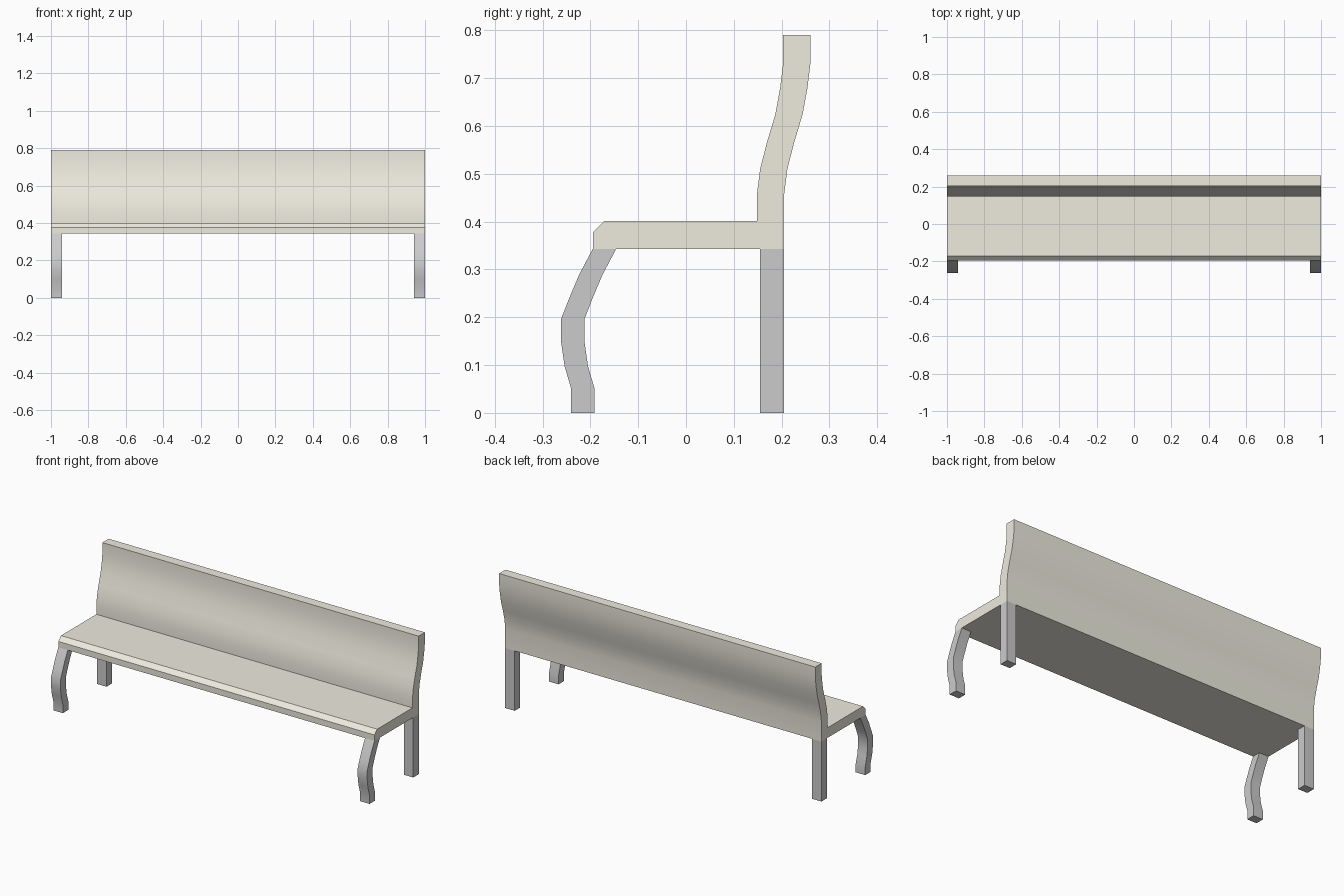
import bpy, bmesh
from math import radians

if "Cube" in bpy.data.objects:
    bpy.data.objects.remove(bpy.data.objects["Cube"])


def extrude_profile(name, profile, x0, x1, material=None):
    """Sweep a closed (y, z) outline from x0 to x1."""
    bm = bmesh.new()
    face = bm.faces.new([bm.verts.new((x0, y, z)) for y, z in profile])
    swept = bmesh.ops.extrude_face_region(bm, geom=[face], use_keep_orig=True)
    moved = [g for g in swept["geom"] if isinstance(g, bmesh.types.BMVert)]
    bmesh.ops.translate(bm, verts=moved, vec=(x1 - x0, 0, 0))
    bmesh.ops.recalc_face_normals(bm, faces=bm.faces)
    mesh = bpy.data.meshes.new(name)
    bm.to_mesh(mesh)
    bm.free()
    obj = bpy.data.objects.new(name, mesh)
    bpy.context.collection.objects.link(obj)
    if material:
        mesh.materials.append(material)
    bpy.ops.object.select_all(action="DESELECT")
    obj.select_set(True)
    bpy.context.view_layer.objects.active = obj
    bpy.ops.object.shade_smooth_by_angle(angle=radians(30))
    return obj


cream = bpy.data.materials.new("cream")
cream.diffuse_color = (0.86, 0.84, 0.74, 1)
cream.use_nodes = True
cream.node_tree.nodes["Principled BSDF"].inputs["Base Color"].default_value = cream.diffuse_color

# Seat with chamfered front edge, flowing into the S-curved backrest
back_curve = [(0.148, 0.455), (0.155, 0.51), (0.169, 0.565), (0.187, 0.625),
              (0.197, 0.68), (0.203, 0.73), (0.203, 0.79)]
back_rear = [(y + 0.057, z) for y, z in reversed(back_curve)]
seat_outline = ([(-0.195, 0.343), (-0.195, 0.377), (-0.171, 0.401), (0.148, 0.401)]
                + back_curve + back_rear + [(0.205, 0.343)])
extrude_profile("seat_and_backrest", seat_outline, -1, 1, cream)

# Leg outlines: curved at the front, straight at the rear
front_curve = [(-0.24, 0), (-0.24, 0.05), (-0.254, 0.098), (-0.261, 0.147),
               (-0.261, 0.197), (-0.243, 0.243), (-0.223, 0.29), (-0.195, 0.343)]
front_outline = front_curve + [(y + 0.049, z) for y, z in reversed(front_curve)]
rear_outline = [(0.155, 0), (0.155, 0.343), (0.205, 0.343), (0.205, 0)]

# Four legs flush with the bench ends
for side, x0, x1 in (("left", -1, -0.94), ("right", 0.94, 1)):
    extrude_profile(f"front_leg_{side}", front_outline, x0, x1)
    extrude_profile(f"rear_leg_{side}", rear_outline, x0, x1)
